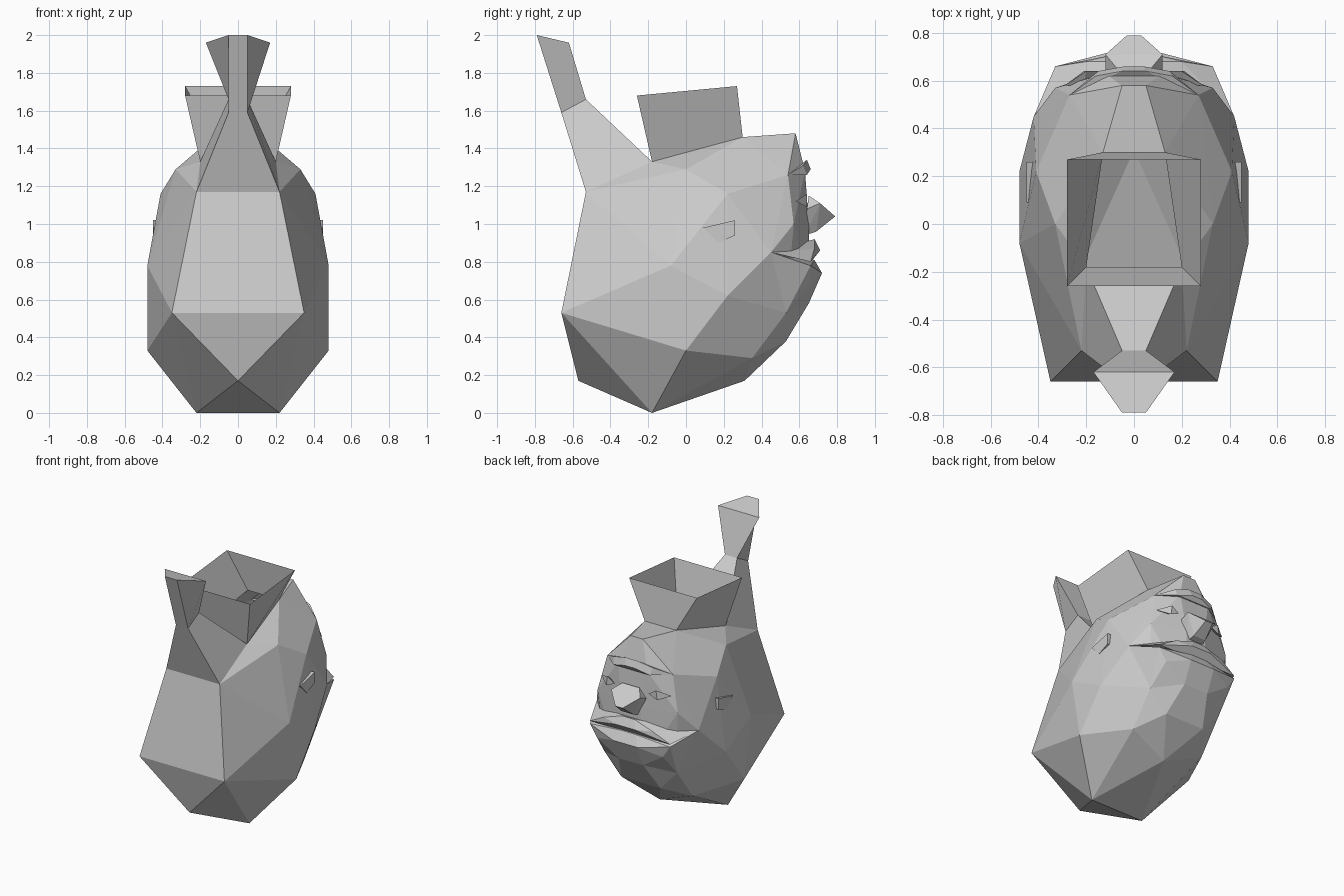
import bpy
import bmesh

cube = bpy.data.objects.get("Cube")
if cube:
    bpy.data.objects.remove(cube, do_unlink=True)

clay = bpy.data.materials.new("grey_clay")
clay.use_nodes = True
GREY = (0.6, 0.6, 0.6, 1)
clay.diffuse_color = GREY
clay.node_tree.nodes["Principled BSDF"].inputs["Base Color"].default_value = GREY


def both_sides(points):
    """Add the mirror image of every point that is off the centre plane."""
    return list(points) + [(-x, y, z) for x, y, z in points if x > 0]


def finish(bm, name):
    mesh = bpy.data.meshes.new(name)
    bm.to_mesh(mesh)
    bm.free()
    mesh.materials.append(clay)
    obj = bpy.data.objects.new(name, mesh)
    bpy.context.collection.objects.link(obj)
    return obj


def hull(name, points, opening=()):
    """Faceted convex solid; faces lying wholly on the opening points are cut out."""
    bm = bmesh.new()
    for p in points:
        bm.verts.new(p)
    result = bmesh.ops.convex_hull(bm, input=bm.verts[:])
    spare = [v for v in bm.verts if not v.link_faces]
    bmesh.ops.delete(bm, geom=spare, context="VERTS")

    def on_opening(v):
        return any((v.co - bmesh_vec(p)).length < 0.001 for p in opening)

    holes = [f for f in bm.faces if all(on_opening(v) for v in f.verts)]
    if holes:
        bmesh.ops.delete(bm, geom=holes, context="FACES")
    bmesh.ops.recalc_face_normals(bm, faces=bm.faces[:])
    return finish(bm, name)


def bmesh_vec(p):
    from mathutils import Vector
    return Vector(p)


def ring(front, back):
    """Four corners from half-width, y, z of the front and back edges."""
    (fw, fy, fz), (bw, by, bz) = front, back
    return [(fw, fy, fz), (-fw, fy, fz), (-bw, by, bz), (bw, by, bz)]


def loft(name, rings, cap_end):
    """Four-sided tube through the rings."""
    bm = bmesh.new()
    loops = [[bm.verts.new(p) for p in r] for r in rings]
    for low, high in zip(loops, loops[1:]):
        for i in range(4):
            j = (i + 1) % 4
            bm.faces.new((low[i], low[j], high[j], high[i]))
    if cap_end:
        bm.faces.new(loops[-1])
    bmesh.ops.recalc_face_normals(bm, faces=bm.faces[:])
    return finish(bm, name)


# Hollow head, open at the crown under the funnel
crown = ring((0.13, 0.30, 1.46), (0.20, -0.18, 1.33))
skull = [
    (0.22, -0.53, 1.17), (0.35, -0.66, 0.53), (0, -0.57, 0.17),
    (0.22, -0.18, 0), (0.48, 0, 0.33), (0.48, -0.08, 0.78),
    (0.48, 0.22, 0.62), (0.33, 0, 1.29), (0.41, 0.22, 1.16),
    (0.42, 0.26, 0.95), (0.42, 0.45, 0.85),
]
face = [
    (0, 0.31, 0.17), (0.30, 0.35, 0.29), (0.16, 0.53, 0.38),
    (0.30, 0.53, 0.53), (0.10, 0.65, 0.58), (0.05, 0.58, 1.48),
    (0.27, 0.54, 1.26), (0.12, 0.63, 1.28), (0.33, 0.57, 1.0),
    (0.08, 0.65, 1.0),
]
hull("head", both_sides(skull + face) + crown, crown)

# Flared square funnel
loft("funnel", [crown, ring((0.28, 0.27, 1.73), (0.28, -0.26, 1.68))], False)

# Handle: broad root, narrow neck, flared tip
loft("handle", [
    ring((0.20, -0.18, 1.33), (0.22, -0.53, 1.17)),
    ring((0.05, -0.53, 1.66), (0.05, -0.66, 1.59)),
    ring((0.17, -0.62, 1.96), (0.05, -0.79, 2.0)),
], True)

# Brow ridge
hull("brow", both_sides([
    (0.05, 0.64, 1.34), (0.04, 0.66, 1.29), (0.16, 0.62, 1.31),
    (0.15, 0.64, 1.26), (0.27, 0.54, 1.26), (0.08, 0.58, 1.27),
]))

# Nose: broad wings tapering to a narrow base
hull("nose", both_sides([
    (0.07, 0.65, 1.15), (0.12, 0.71, 1.11), (0.03, 0.79, 1.04),
    (0.12, 0.64, 1.08), (0.05, 0.69, 0.96), (0.06, 0.63, 0.94),
]))

# Wide lips that meet in a recessed slit
hull("upper_lip", both_sides([
    (0.05, 0.68, 0.92), (0.08, 0.71, 0.86), (0.20, 0.68, 0.87),
    (0.33, 0.66, 0.80), (0.42, 0.45, 0.85), (0.06, 0.67, 0.81),
]))
hull("lower_lip", both_sides([
    (0.06, 0.68, 0.81), (0.10, 0.72, 0.74), (0.33, 0.66, 0.78),
    (0.27, 0.66, 0.69), (0.42, 0.45, 0.85), (0.10, 0.65, 0.58),
    (0.30, 0.53, 0.53),
]))

for side, sign in (("left", 1), ("right", -1)):
    # Wedge ears on the temples
    ear = [(x, y, z) for x in (0.40, 0.45)
           for y, z in ((0.09, 0.98), (0.26, 1.02), (0.26, 0.94), (0.17, 0.90))]
    hull(side + "_ear", [(sign * x, y, z) for x, y, z in ear])
    # Narrow eyelids below the brow
    lid = [(0.14, 0.64, 1.12), (0.20, 0.64, 1.16), (0.29, 0.58, 1.12),
           (0.21, 0.64, 1.09), (0.21, 0.58, 1.12)]
    hull(side + "_eyelid", [(sign * x, y, z) for x, y, z in lid])
